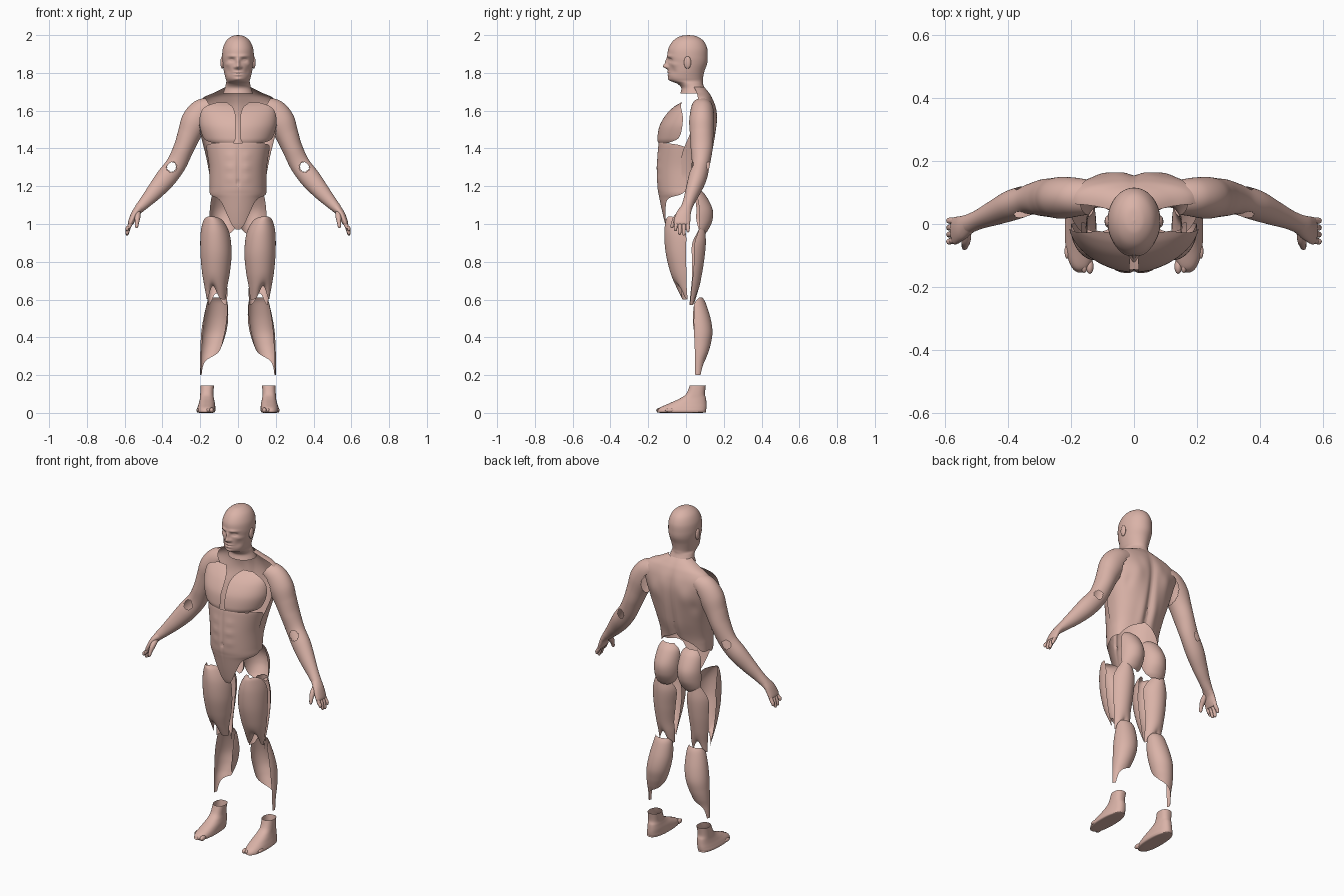
import bpy, bmesh
from math import sin, cos, pi, radians, exp, copysign
from mathutils import Vector

skin = bpy.data.materials.new("skin")
skin.diffuse_color = (0.70, 0.45, 0.39, 1)


def spline(rows, n):
    """Smooth interpolation through tuples, n steps per span."""
    r = [rows[0]] + list(rows) + [rows[-1]]
    out = []
    for i in range(1, len(r) - 2):
        for k in range(n):
            t = k / n
            out.append([0.5 * (2*b + (c-a)*t + (2*a-5*b+4*c-d)*t*t + (3*b-a-3*c+d)*t**3)
                        for a, b, c, d in zip(*r[i-1:i+3])])
    return out + [list(rows[-1])]


def sheet(name, grid, mirror=True, holes=()):
    """Skin a grid of points, optionally with round holes, mirrored over x."""
    bm = bmesh.new()
    vs = [[bm.verts.new(p) for p in row] for row in grid]
    for a, b in zip(vs, vs[1:]):
        for j in range(len(a) - 1):
            bm.faces.new((a[j], b[j], b[j+1], a[j+1]))
    for x, y, z, r in holes:
        c = Vector((x, y, z))
        gone = [f for f in bm.faces if (f.calc_center_median() - c).length < r]
        bmesh.ops.delete(bm, geom=gone, context='FACES')
    bmesh.ops.remove_doubles(bm, verts=bm.verts, dist=1e-5)
    me = bpy.data.meshes.new(name)
    bm.to_mesh(me)
    bm.free()
    for f in me.polygons:
        f.use_smooth = True
    me.materials.append(skin)
    ob = bpy.data.objects.new(name, me)
    bpy.context.collection.objects.link(ob)
    if mirror:
        ob.modifiers.new("mirror", 'MIRROR')
    return ob


def loft(name, rows, n=40, p=1.0, deform=None, mirror=True, sub=8):
    """Rows top to bottom: z, x0, x1, y0, y1, start and end angle (0 front, 90 side, 180 back)."""
    pw = lambda s: copysign(abs(s) ** p, s)
    grid = []
    for z, x0, x1, y0, y1, a0, a1 in spline(rows, sub):
        ring = []
        for j in range(n + 1):
            u = j / n
            a = radians(a0 + (a1 - a0) * u)
            v = Vector(((x0+x1)/2 + (x1-x0)/2 * pw(sin(a)), (y0+y1)/2 - (y1-y0)/2 * pw(cos(a)), z))
            ring.append(deform(v, u) if deform else v)
        grid.append(ring)
    return sheet(name, grid, mirror)


def tube(name, rows, n=28, holes=(), sub=8):
    """Rows: x, y, z, radius across, radius in depth."""
    path = spline(rows, sub)
    grid = []
    for i, (x, y, z, ra, rb) in enumerate(path):
        t = (Vector(path[min(i+1, len(path)-1)][:3]) - Vector(path[max(i-1, 0)][:3])).normalized()
        s = t.cross(Vector((0, 1, 0))).normalized()
        d = t.cross(s)
        grid.append([Vector((x, y, z)) + s*ra*cos(2*pi*j/n) + d*rb*sin(2*pi*j/n) for j in range(n+1)])
    return sheet(name, grid, True, holes)


def blob(name, loc, size):
    x, y, z = loc
    a, b, c = size
    grid = [[Vector((x + a*sin(i*pi/12)*sin(j*pi/12), y - b*sin(i*pi/12)*cos(j*pi/12), z + c*cos(i*pi/12)))
             for j in range(25)] for i in range(13)]
    return sheet(name, grid)


def bumps(items, side):
    """Relief: x, z, spread x, spread z, depth; side -1 is the front, +1 the back."""
    def f(v, u):
        if v.y * side > 0:
            dy = sum(d * exp(-((abs(v.x)-x)/sx)**2 - ((v.z-z)/sz)**2) for x, z, sx, sz, d in items)
            v.y += dy * min(1, abs(v.y) / 0.05)
        return v
    return f


def hem(top, centre, width):
    """Notches the lower edge of a shell around one spot of its width."""
    def f(v, u):
        d = top - v.z
        if d > 0:
            v.z += d * .45 * min(1, d / .16) * exp(-((u - centre) / width) ** 2)
        return v
    return f


def sym(rows):
    return [(z, -w, w, y0, y1, a0, a1) for z, w, y0, y1, a0, a1 in rows]


# Head and neck
face = bumps([(0, 1.834, .013, .013, -.024), (0, 1.857, .009, .02, -.014), (.016, 1.83, .008, .008, -.006),
              (.034, 1.868, .015, .010, .013), (.034, 1.867, .009, .005, -.006), (.03, 1.889, .026, .008, -.006),
              (0, 1.804, .02, .005, -.006), (0, 1.797, .024, .002, .005), (0, 1.789, .018, .005, -.006),
              (0, 1.767, .02, .009, -.006), (.06, 1.845, .015, .012, -.005), (.05, 1.81, .015, .02, .006)], -1)
loft("head", sym([(2.0, .001, .01, .012, 0, 360), (1.994, .032, -.03, .055, 0, 360), (1.97, .062, -.068, .092, 0, 360),
                  (1.93, .08, -.093, .112, 0, 360), (1.885, .084, -.098, .115, 0, 360), (1.85, .081, -.095, .112, 0, 360),
                  (1.81, .075, -.094, .098, 0, 360), (1.775, .067, -.092, .09, 0, 360), (1.757, .062, -.08, .089, 0, 360),
                  (1.742, .064, -.045, .09, 0, 360), (1.72, .069, -.025, .098, 0, 360), (1.69, .08, -.03, .112, 0, 360)]),
     n=120, deform=face, mirror=False, sub=10)
blob("ear", (.083, .008, 1.855), (.01, .019, .033))

# Torso shells
loft("back", sym([(1.725, .068, .0, .098, 85, 180), (1.698, .12, .015, .12, 80, 180), (1.668, .185, .015, .138, 80, 180),
                  (1.62, .225, -.01, .154, 85, 180), (1.55, .212, -.06, .162, 90, 180), (1.46, .195, -.11, .153, 88, 180),
                  (1.36, .17, -.12, .13, 80, 180), (1.27, .153, -.10, .10, 80, 180), (1.22, .15, -.09, .087, 80, 145),
                  (1.17, .148, -.08, .08, 82, 115)]), p=.85,
     deform=bumps([(0, 1.42, .018, .2, -.014), (.1, 1.53, .04, .06, .008), (.14, 1.47, .02, .04, -.005),
                   (.04, 1.3, .025, .1, .008), (.05, 1.6, .03, .05, .004)], 1))
loft("chest", sym([(1.642, .165, -.03, .03, 20, 45), (1.62, .19, -.065, .065, 9, 66), (1.58, .203, -.105, .105, 4, 80),
                   (1.52, .205, -.14, .14, 4, 82), (1.455, .188, -.152, .152, 4, 75), (1.43, .172, -.148, .148, 8, 52)]))
loft("abdomen", sym([(1.43, .168, -.145, .145, 0, 35), (1.405, .168, -.148, .148, 0, 88), (1.3, .153, -.155, .155, 0, 90),
                     (1.2, .15, -.152, .152, 0, 88), (1.16, .15, -.146, .146, 0, 82), (1.13, .14, -.14, .14, 0, 46),
                     (1.06, .125, -.125, .125, 0, 30), (1.0, .11, -.11, .11, 0, 18), (.972, .1, -.10, .10, 0, 7)]),
     deform=bumps([(0, 1.3, .008, .12, .006), (.045, 1.36, .025, .02, -.003), (.045, 1.3, .025, .02, -.004),
                   (.045, 1.24, .025, .02, -.003), (0, 1.22, .008, .008, .008)], -1))
loft("buttock", [(1.185, .04, .115, .02, .07, 110, 250), (1.15, .01, .14, -.02, .105, 105, 265),
                 (1.08, .003, .15, -.03, .14, 100, 270), (1.02, .005, .152, -.03, .14, 100, 270),
                 (.97, .02, .148, 0, .118, 105, 260), (.945, .045, .13, .03, .10, 120, 240)])

# Legs
loft("front_thigh", [(1.04, .12, .165, -.095, .05, -45, 45), (1.02, .08, .183, -.107, .07, -75, 80),
                     (.95, .045, .198, -.115, .085, -92, 98), (.85, .034, .199, -.108, .08, -95, 98),
                     (.75, .042, .191, -.085, .075, -92, 95), (.67, .056, .178, -.058, .065, -85, 90),
                     (.6, .064, .165, -.025, .05, -75, 85)], deform=hem(.76, .6, .18))
loft("back_thigh", [(.975, .07, .16, -.07, .10, 130, 230), (.9, .04, .185, -.075, .105, 110, 258),
                    (.8, .045, .185, -.065, .095, 110, 258), (.7, .055, .175, -.05, .078, 108, 255),
                    (.63, .055, .165, -.04, .065, 105, 258), (.57, .06, .16, -.03, .052, 105, 260)],
     deform=hem(.72, .45, .2))
loft("calf", [(.61, .068, .155, .03, .088, 110, 250), (.58, .055, .165, .01, .105, 75, 285),
              (.5, .052, .183, .005, .13, 65, 300), (.43, .062, .194, .01, .14, 60, 300),
              (.37, .08, .198, .018, .132, 58, 292), (.32, .1, .2, .025, .118, 58, 245),
              (.27, .115, .2, .03, .1, 58, 155), (.2, .125, .2, .035, .088, 62, 125)], n=60)
loft("foot", [(.145, .127, .198, .02, .105, 0, 360), (.10, .13, .2, .0, .10, 0, 360),
              (.075, .127, .202, -.035, .106, 0, 360), (.05, .122, .208, -.09, .108, 0, 360),
              (.028, .12, .215, -.137, .108, 0, 360), (.01, .12, .219, -.15, .105, 0, 360),
              (.001, .13, .21, -.14, .096, 0, 360), (.001, .169, .17, -.01, -.009, 0, 360)], n=48, p=.85)
for i in range(5):
    blob("toe", (.14 + .018*i, -.134 + .003*i*i, .014), (.012 - .001*i, .024, .014 - .001*i))

# Arms and hands
tube("arm", [(.145, .085, 1.622, .052, .055), (.19, .085, 1.592, .07, .062), (.228, .083, 1.54, .074, .066),
             (.258, .083, 1.475, .062, .062), (.288, .083, 1.4, .054, .058), (.328, .078, 1.315, .053, .048),
             (.384, .06, 1.24, .054, .048), (.442, .035, 1.17, .044, .039), (.489, .015, 1.118, .033, .031),
             (.525, 0, 1.08, .025, .03)],
     n=64, holes=((.352, .022, 1.303, .028), (.352, .118, 1.303, .026), (.12, .08, 1.53, .1)), sub=12)
tube("hand", [(.52, .002, 1.085, .025, .03), (.545, -.012, 1.055, .02, .038), (.562, -.02, 1.02, .017, .043),
              (.57, -.022, 1.0, .013, .042), (.572, -.022, .992, .001, .03)])
for y, tip in ((-.053, .962), (-.032, .942), (-.011, .938), (.01, .955)):
    tube("finger", [(.562, y*.9 - .002, 1.015, .011, .011), (.577, y, .985, .0105, .0105), (.585, y*1.05, tip + .018, .0095, .0095),
                    (.587, y*1.05, tip + .005, .007, .007), (.587, y*1.05, tip, .0005, .0005)], n=14, sub=5)
tube("thumb", [(.53, -.02, 1.065, .015, .015), (.532, -.05, 1.035, .015, .016), (.535, -.067, 1.008, .011, .011),
               (.537, -.075, .985, .008, .008), (.538, -.078, .978, .0005, .0005)], n=14, sub=5)
